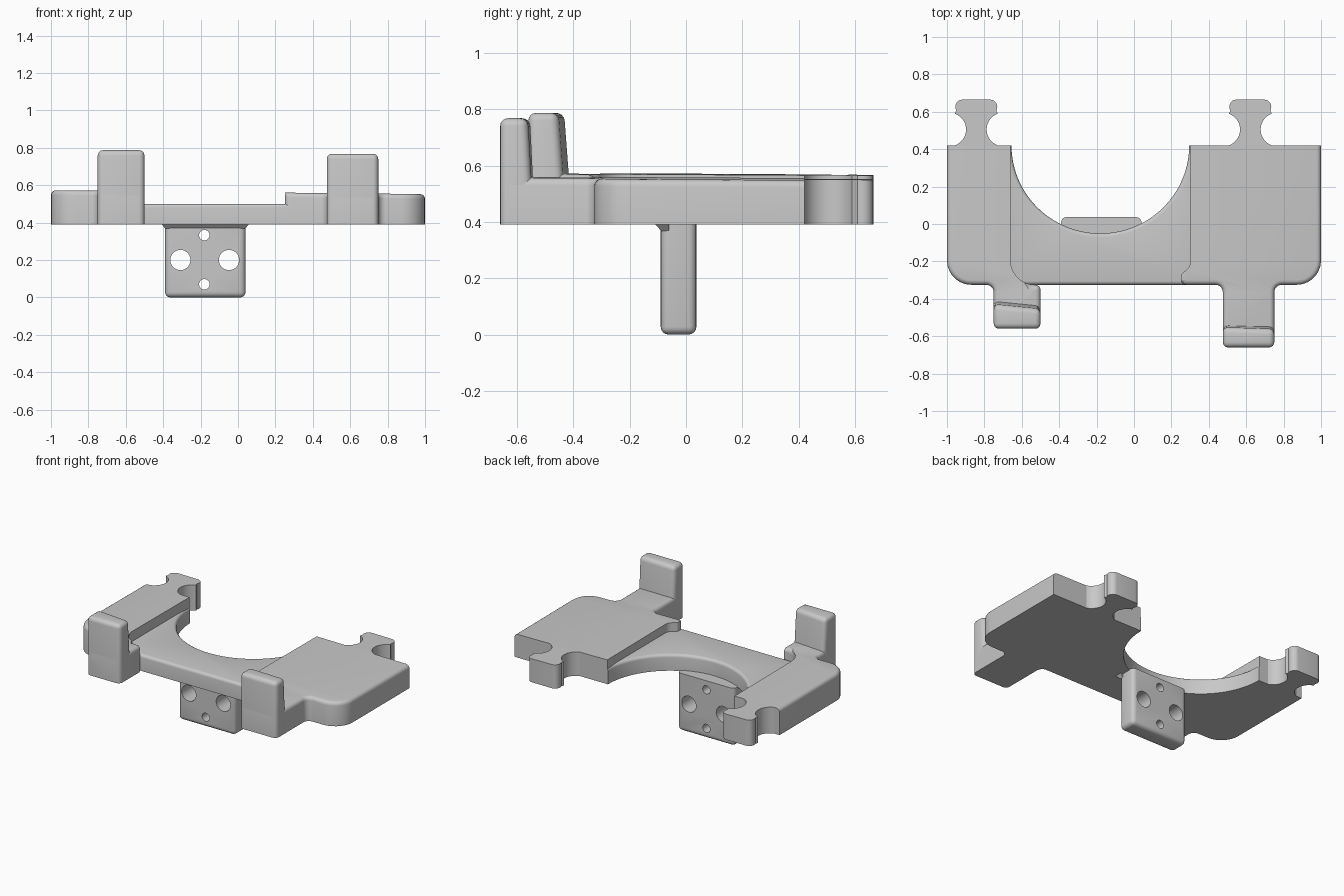
import bpy, bmesh, math
from mathutils import Vector

if "Cube" in bpy.data.objects:
    bpy.data.objects.remove(bpy.data.objects["Cube"], do_unlink=True)

grey = bpy.data.materials.new("plain grey")
grey.use_nodes = True
GREY = (0.58, 0.58, 0.58, 1)
grey.diffuse_color = GREY
grey.node_tree.nodes["Principled BSDF"].inputs["Base Color"].default_value = GREY

BASE, BACK, FRONT = 0.39, 0.42, -0.325   # deck underside, rear edge, front edge
MID = -0.18                              # centre of the round cut-out


def pad_top(x, y):
    """Height of the slightly tilted upper deck."""
    return 0.561 - 0.0105 * x - 0.006 * y


def rounded(points, steps=7):
    """Turn (x, y, radius) corners into an outline with round corners."""
    out = []
    for i, (x, y, r) in enumerate(points):
        if not r:
            out.append((x, y))
            continue
        px, py, _ = points[i - 1]
        nx, ny, _ = points[(i + 1) % len(points)]
        p = Vector((x, y, 0))
        a = (Vector((px, py, 0)) - p).normalized()
        b = (Vector((nx, ny, 0)) - p).normalized()
        half = math.acos(a.dot(b)) / 2
        centre = p + (a + b).normalized() * (r / math.sin(half))
        start = p + a * (r / math.tan(half)) - centre
        end = p + b * (r / math.tan(half)) - centre
        a0 = math.atan2(start.y, start.x)
        sweep = math.atan2(end.y, end.x) - a0
        sweep = (sweep + math.pi) % math.tau - math.pi
        for k in range(steps + 1):
            t = a0 + sweep * k / steps
            out.append((centre.x + r * math.cos(t), centre.y + r * math.sin(t)))
    return out


def finish(name, bm):
    bmesh.ops.recalc_face_normals(bm, faces=bm.faces)
    mesh = bpy.data.meshes.new(name)
    bm.to_mesh(mesh)
    bm.free()
    obj = bpy.data.objects.new(name, mesh)
    bpy.context.collection.objects.link(obj)
    mesh.materials.append(grey)
    return obj


def smooth(obj):
    bpy.ops.object.select_all(action="DESELECT")
    obj.select_set(True)
    bpy.context.view_layer.objects.active = obj
    bpy.ops.object.shade_smooth_by_angle(angle=math.radians(35))


def bevel(bm, edges, size):
    bmesh.ops.bevel(bm, geom=edges, offset=size, segments=4, profile=0.5,
                    affect="EDGES", clamp_overlap=False)


def slab(name, outline, top, size=0, soft=None, tilt=False):
    """Extrude an outline upward and round the top edges chosen by a rule."""
    bm = bmesh.new()
    face = bm.faces.new([bm.verts.new((x, y, BASE)) for x, y in outline])
    new = bmesh.ops.extrude_face_region(bm, geom=[face])["geom"]
    for v in new:
        if isinstance(v, bmesh.types.BMVert):
            v.co.z = top
    # The extrusion keeps no underside, so close it
    if not any(all(v.co.z < BASE + 0.001 for v in f.verts) for f in bm.faces):
        bmesh.ops.holes_fill(bm, edges=[e for e in bm.edges if e.is_boundary])
    bmesh.ops.recalc_face_normals(bm, faces=bm.faces)
    if soft:
        edges = [e for e in bm.edges
                 if all(v.co.z > top - 0.001 for v in e.verts)
                 and soft((e.verts[0].co + e.verts[1].co) / 2)]
        bevel(bm, edges, size)
    if tilt:
        for v in bm.verts:
            if v.co.z > BASE + 0.01:
                v.co.z += pad_top(v.co.x, v.co.y) - top
    smooth(finish(name, bm))


def block(name, x0, x1, front, backs, z0, z1, size, keep):
    """Rounded block; backs = rear y at bottom x0, bottom x1, top x0, top x1."""
    bm = bmesh.new()
    bmesh.ops.create_cube(bm, size=1)
    for v in bm.verts:
        right, top = v.co.x > 0, v.co.z > 0
        y = backs[right + 2 * top] if v.co.y > 0 else front
        v.co = (x1 if right else x0, y, z1 if top else z0)
    bevel(bm, [e for e in bm.edges
               if not all(abs(v.co.z - keep) < 0.001 for v in e.verts)], size)
    return finish(name, bm)


# Two raised pads, each with a foot running forward
def outer_edge(p):
    return p.y < BACK - 0.001 and not (abs(p.x - MID) < 0.49 and p.y > -0.31)


right_pad = [(-1, BACK, 0), (-1, FRONT, 0.13), (-0.75, FRONT, 0.04),
             (-0.75, -0.56, 0.03), (-0.5, -0.56, 0.03), (-0.5, FRONT, 0.028),
             (-0.66, FRONT, 0.13), (-0.66, BACK, 0)]
left_pad = [(0.3, BACK, 0), (0.3, -0.23, 0.05), (0.25, -0.27, 0.02),
            (0.25, FRONT, 0.03), (0.475, FRONT, 0.04), (0.475, -0.66, 0.03),
            (0.75, -0.66, 0.03), (0.75, FRONT, 0.04), (1, FRONT, 0.13), (1, BACK, 0)]
slab("right_pad", rounded(right_pad), 0.56, 0.025, outer_edge, True)
slab("left_pad", rounded(left_pad), 0.56, 0.025, outer_edge, True)

# Lower bridge with the round cut-out
arc = [(MID + 0.475 * math.cos(a), BACK - 0.47 * math.sin(a))
       for a in (math.pi * k / 64 for k in range(65))]
bridge = [(-0.7, BACK), (-0.7, FRONT), (0.33, FRONT), (0.33, BACK)] + arc
slab("bridge", bridge, 0.5, 0.02,
     lambda p: p.y < BACK - 0.001 and abs(p.x - MID) < 0.476)

# Upright stops on the feet
for name, x0, x1, front, backs, top in (
        ("right_stop", -0.75, -0.5, -0.56, (-0.4, -0.425, -0.43, -0.455), 0.787),
        ("left_stop", 0.475, 0.75, -0.66, (-0.535, -0.54, -0.553, -0.562), 0.768)):
    smooth(block(name, x0, x1, front, backs, BASE, top, 0.028, BASE))

# Waisted connector knobs at the rear
for name, cx in (("right_knob", -0.843), ("left_knob", 0.622)):
    waist = [(0.145 - 0.09 * math.cos(a), 0.505 + 0.09 * math.sin(a))
             for a in (math.radians(-70 + 10 * k) for k in range(15))]
    head = [(0.112 - 0.038 + 0.038 * math.cos(a), 0.627 + 0.038 * math.sin(a))
            for a in (math.radians(-30 + 15 * k) for k in range(9))]
    side = [(0.114, BACK)] + waist + head
    outline = [(cx + x, y) for x, y in side] + [(cx - x, y) for x, y in reversed(side)]
    slab(name, outline, 0.56, tilt=True)

# Hanging mounting plate with four bolt holes
plate = block("mounting_plate", -0.39, 0.04, -0.09, (0.037,) * 4, 0, 0.395, 0.028, 0.395)
for x, z, r in ((-0.308, 0.2, 0.054), (-0.048, 0.2, 0.054),
                (MID, 0.333, 0.028), (MID, 0.07, 0.028)):
    bpy.ops.mesh.primitive_cylinder_add(vertices=40, radius=r, depth=0.5,
                                        location=(x, 0, z), rotation=(math.pi / 2, 0, 0))
    cutter = bpy.context.object
    cutter.name = "hole_cutter"
    cutter.hide_render = True
    cutter.data.materials.append(grey)
    mod = plate.modifiers.new("hole", "BOOLEAN")
    mod.operation, mod.solver, mod.object = "DIFFERENCE", "EXACT", cutter
    bpy.context.view_layer.objects.active = plate
    bpy.ops.object.modifier_apply(modifier=mod.name)
    bpy.data.objects.remove(cutter, do_unlink=True)
smooth(plate)

# Small flare where the plate meets the bridge
bm = bmesh.new()
bmesh.ops.create_cube(bm, size=1)
for v in bm.verts:
    grow = 0.02 if v.co.z > 0 else -0.002
    v.co = (MID + 0.005 + math.copysign(0.215 + grow, v.co.x),
            -0.06 if v.co.y > 0 else -0.09 - grow,
            BASE + 0.002 if v.co.z > 0 else BASE - 0.022)
finish("plate_flare", bm)
